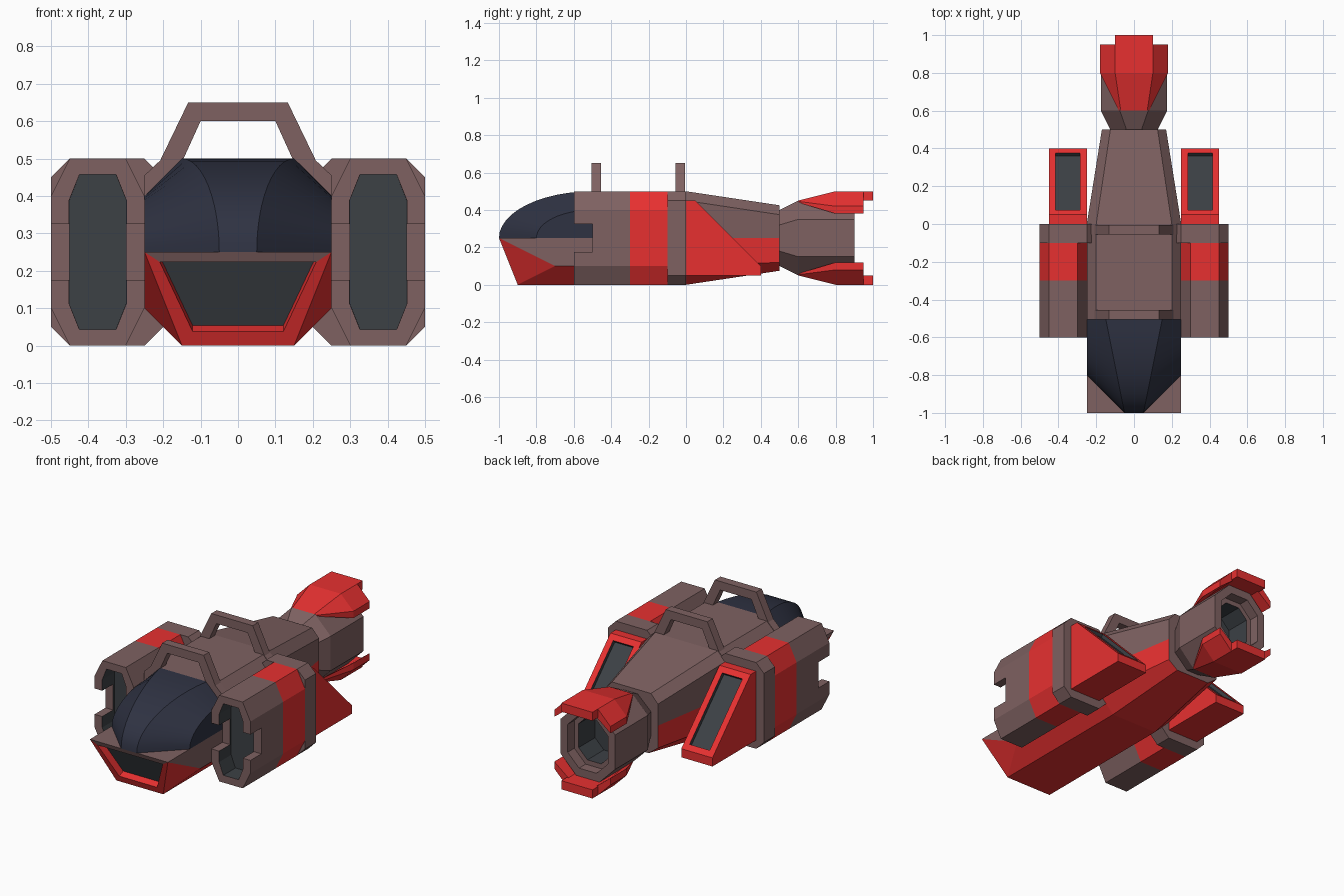
import bpy, bmesh, math
from mathutils import Vector

if "Cube" in bpy.data.objects:
    bpy.data.objects.remove(bpy.data.objects["Cube"])


def material(name, rgb):
    m = bpy.data.materials.new(name)
    m.diffuse_color = (*rgb, 1)
    m.use_nodes = True
    m.node_tree.nodes["Principled BSDF"].inputs["Base Color"].default_value = m.diffuse_color
    return m


MATS = [material("brown_metal", (0.21, 0.12, 0.12)), material("red_paint", (0.80, 0.03, 0.03)),
        material("dark_grey", (0.045, 0.052, 0.06)), material("canopy_glass", (0.028, 0.032, 0.055))]
BROWN, RED, DARK, GLASS = range(4)


def paint(bm, rule):
    bmesh.ops.recalc_face_normals(bm, faces=bm.faces)
    bm.normal_update()
    for f in bm.faces:
        f.material_index = rule(f.calc_center_median(), f.normal) if callable(rule) else rule


def loft(sections, rule=BROWN):
    """Skin a closed solid through matching rings of points."""
    bm = bmesh.new()
    rings = [[bm.verts.new(p) for p in s] for s in sections]
    n = len(rings[0])
    for a, b in zip(rings, rings[1:]):
        for i in range(n):
            j = (i + 1) % n
            bm.faces.new((a[i], a[j], b[j], b[i]))
    bm.faces.new(rings[0])
    bm.faces.new(rings[-1])
    bmesh.ops.remove_doubles(bm, verts=bm.verts, dist=1e-5)
    paint(bm, rule)
    return bm


def recess(bm, face, inset, depth, wall, floor):
    """Leave a rim on a face, then sink its middle."""
    rim = bmesh.ops.inset_individual(bm, faces=[face], thickness=inset)["faces"]
    bm.normal_update()
    walls = bmesh.ops.inset_individual(bm, faces=[face], thickness=0.0005, depth=-depth)["faces"]
    for f in walls:
        f.material_index = wall
    face.material_index = floor
    bm.normal_update()
    return rim


def facing(bm, direction):
    return max(bm.faces, key=lambda f: f.normal.dot(Vector(direction)))


def finish(name, bm, mirror=False):
    me = bpy.data.meshes.new(name)
    bm.to_mesh(me)
    bm.free()
    for m in MATS:
        me.materials.append(m)
    ob = bpy.data.objects.new(name, me)
    bpy.context.collection.objects.link(ob)
    if mirror:
        ob.modifiers.new("both_sides", 'MIRROR').use_mirror_merge = False
    return ob


def activate(ob):
    bpy.ops.object.select_all(action='DESELECT')
    ob.select_set(True)
    bpy.context.view_layer.objects.active = ob


def octagon(y, x0, x1, z0, z1, cx, cz):
    return [(x, y, z) for x, z in (
        (x0 + cx, z0), (x1 - cx, z0), (x1, z0 + cz), (x1, z1 - cz),
        (x1 - cx, z1), (x0 + cx, z1), (x0, z1 - cz), (x0, z0 + cz))]


def both(half, y):
    """Close a half outline (x, z) by reflecting it across x = 0."""
    return [(x, y, z) for x, z in half] + [(-x, y, z) for x, z in reversed(half)]


# Hull and tapering tail, red below the middle line
front = [(.15, 0), (.25, .1), (.25, .25), (.25, .45), (.2, .5)]
back = [(.11, .075), (.17, .12), (.17, .25), (.17, .375), (.125, .425)]
finish("hull", loft([both(front, -.5), both(front, 0), both(back, .5)],
                    lambda c, n: RED if c.z < .245 and abs(n.y) < .9 else BROWN))

# Wedge nose with a recessed grille
bm = bmesh.new()
for s in (-1, 1):
    for p in ((.25, -1, .25), (.25, -.7, .1), (.15, -.9, 0),
              (.25, -.5, .25), (.25, -.5, .1), (.15, -.5, 0)):
        bm.verts.new((s * p[0], p[1], p[2]))
bmesh.ops.convex_hull(bm, input=bm.verts)
bmesh.ops.dissolve_limit(bm, angle_limit=.02, verts=bm.verts, edges=bm.edges)
paint(bm, lambda c, n: RED if n.z < -.1 else BROWN)
for f in recess(bm, facing(bm, (0, -1, -.4)), .05, .04, RED, DARK):
    f.material_index = BROWN if f.calc_center_median().z > .2 else RED
finish("nose", bm)

# Canopy: curved centre panel and curved side panels
sections = []
for i in range(13):
    t = math.pi / 2 * i / 12
    c, s = math.cos(t), math.sin(t)
    right = [(.25, -.5 - .3 * c, .25), (.25, -.5 - .3 * c, .25 + .15 * s),
             (.15 - .1 * c, -.5 - .5 * c, .25 + .25 * s)]
    sections.append(right + [(-x, y, z) for x, y, z in reversed(right)])
activate(finish("canopy", loft(sections, GLASS)))
bpy.ops.object.shade_smooth_by_angle(angle=math.radians(20))

# Roll bars over the roof
bar = [(.15, .49), (.25, .40), (.25, .455), (.208, .495), (.133, .65)]
inner = [(.1, .6), (.15, .49)]
outline = bar[1:] + [(-x, z) for x, z in reversed(bar[1:])]
outline += [(-x, z) for x, z in reversed(inner)] + inner
for name, y in (("front_roll_bar", -.505), ("rear_roll_bar", -.055)):
    finish(name, loft([[(x, y + d, z) for x, z in outline] for d in (0, .05)]))

# Side pods with hollow, notched mouths
bm = loft([octagon(y, .25, .5, 0, .5, .05, .1) for y in (-.6, -.3, -.1)],
          lambda c, n: RED if c.y > -.3 else BROWN)
recess(bm, facing(bm, (0, -1, 0)), .05, .11, DARK, DARK)
pod = finish("side_pods", bm)
cutter = finish("notch_cutter", loft([[(x, y, z) for x, z in
                ((.2, .175), (.55, .175), (.55, .325), (.2, .325))] for y in (-.65, -.5)]))
cutter.hide_render = True
cut = pod.modifiers.new("notch", 'BOOLEAN')
cut.operation, cut.solver, cut.object = 'DIFFERENCE', 'EXACT', cutter
activate(pod)
bpy.ops.object.modifier_apply(modifier=cut.name)
bpy.data.objects.remove(cutter)
pod.modifiers.new("both_sides", 'MIRROR').use_mirror_merge = False

# Collars joining the pods to the hull
finish("pod_collars", loft([octagon(y, .2, .5, 0, .5, .05, .05) for y in (-.1, 0)]), True)

# Sloped red exhausts behind the pods
wedge = [(0, .05), (0, .45), (.05, .45), (.4, .1), (.4, .05)]
bm = loft([[(x, y, z) for y, z in wedge] for x in (.25, .45)], RED)
recess(bm, facing(bm, (0, 1, 1)), .05, .02, DARK, DARK)
finish("pod_exhausts", bm, True)

# Tail nozzle with stepped bore
bm = loft([octagon(.5, -.125, .125, .1, .4, .085, .08)] +
          [octagon(y, -.175, .175, .05, .45, .1, .1) for y in (.6, .9)])
bore = facing(bm, (0, 1, 0))
recess(bm, bore, .05, .06, BROWN, BROWN)
recess(bm, bore, .03, .15, DARK, DARK)
finish("tail_nozzle", bm)

# Red flaps above and below the nozzle
root = [(.07, .44), (.08, .44), (.08, .446), (.07, .45)]
wide = [(.09, .45), (.18, .38), (.18, .42), (.1, .5)]
tip = [(.1, .45), (.1, .5)]
for name, flip in (("upper", False), ("lower", True)):
    for part, rows in (("flap", ((root, .6), (wide, .8), (wide, .95))),
                       ("flap_tip", ((tip, .93), (tip, 1)))):
        finish(name + "_" + part, loft(
            [both([(x, .5 - z if flip else z) for x, z in r], y) for r, y in rows], RED))
